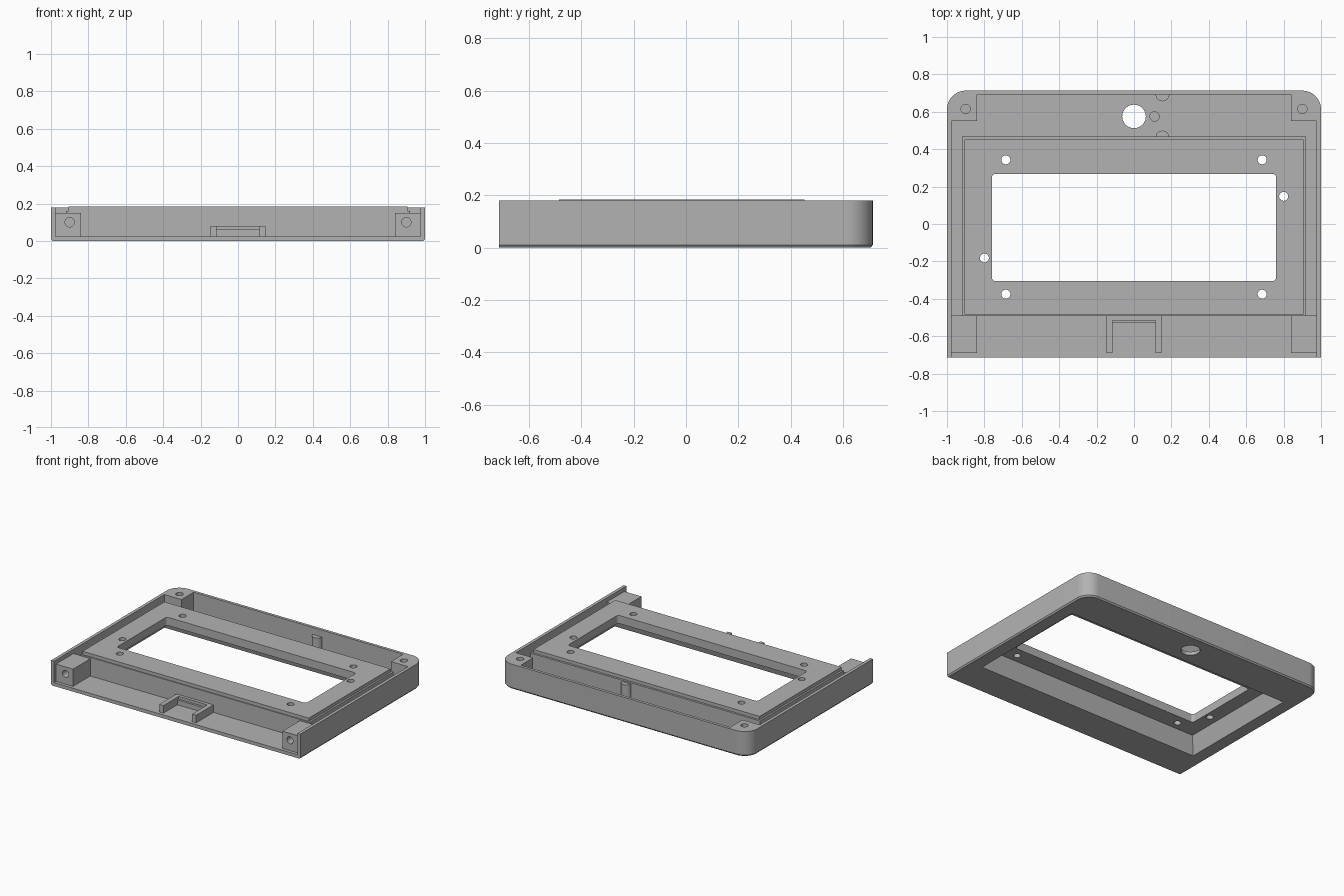
import bpy, bmesh
from math import cos, sin, pi, radians

cube = bpy.data.objects.get("Cube")
if cube:
    bpy.data.objects.remove(cube, do_unlink=True)

grey = bpy.data.materials.new("plain grey")
grey.use_nodes = True
grey.diffuse_color = (0.45, 0.45, 0.45, 1)
grey.node_tree.nodes["Principled BSDF"].inputs["Base Color"].default_value = (0.45, 0.45, 0.45, 1)


def loft(name, rings):
    """Closed solid through rings of points, capped at both ends."""
    bm = bmesh.new()
    loops = [[bm.verts.new(p) for p in ring] for ring in rings]
    n = len(loops[0])
    for a, b in zip(loops, loops[1:]):
        for i in range(n):
            j = (i + 1) % n
            bm.faces.new((a[i], a[j], b[j], b[i]))
    bm.faces.new(loops[0][::-1])
    bm.faces.new(loops[-1])
    bmesh.ops.recalc_face_normals(bm, faces=bm.faces)
    mesh = bpy.data.meshes.new(name)
    bm.to_mesh(mesh)
    bm.free()
    obj = bpy.data.objects.new(name, mesh)
    bpy.context.collection.objects.link(obj)
    mesh.materials.append(grey)
    return obj


def rect(x0, x1, y0, y1, z, front=0, back=0):
    """Rectangle outline with rounded front and back corners."""
    pts = []
    corners = ((x1, y1, -1, -1, back), (x0, y1, 1, -1, back),
               (x0, y0, 1, 1, front), (x1, y0, -1, 1, front))
    for k, (x, y, sx, sy, r) in enumerate(corners):
        steps = 12 if r else 0
        for i in range(steps + 1):
            a = pi / 2 * (k + i / max(steps, 1))
            pts.append((x + sx * r + r * cos(a), y + sy * r + r * sin(a), z)
                       if r else (x, y, z))
    return pts


def block(name, x0, x1, y0, y1, z0, z1, r=0):
    return loft(name, [rect(x0, x1, y0, y1, z, r, r) for z in (z0, z1)])


def pin(name, x, y, r, z0, z1, start=0, sweep=2 * pi, n=32):
    full = sweep > 6
    angles = [start + sweep * i / n for i in range(n if full else n + 1)]
    return loft(name, [[(x + r * cos(a), y + r * sin(a), z) for a in angles]
                       for z in (z0, z1)])


def cut(obj, cutters):
    """Subtract every cutter, then discard the cutters."""
    for c in cutters:
        m = obj.modifiers.new("cut", 'BOOLEAN')
        m.operation, m.solver, m.object = 'DIFFERENCE', 'EXACT', c
    bpy.context.view_layer.update()
    dg = bpy.context.evaluated_depsgraph_get()
    mesh = bpy.data.meshes.new_from_object(obj.evaluated_get(dg))
    obj.modifiers.clear()
    obj.data = mesh
    for c in cutters:
        bpy.data.objects.remove(c, do_unlink=True)


def recess():
    """Tapered display opening seen from underneath."""
    return loft("recess_cutter", [rect(-x, x, y0, y1, z) for x, y0, y1, z in
                                  ((.905, -.475, .45, -.01), (.865, -.435, .41, .125))])


FRONT, BACK, FLOOR, TOP = -.713, .713, .025, .18

# Tray: rounded back corners, chamfered underside, open front
tray = loft("tray", [rect(-1 + d, 1 - d, FRONT, BACK - d, z, 0, .1 - d)
                     for d, z in ((.008, 0), (0, .01), (0, TOP))])
cutters = [block("wide_cavity", -.977, .977, -1, .552, FLOOR, 1),
           block("back_cavity", -.84, .84, 0, .692, FLOOR, 1),
           recess(),
           pin("lens_hole", 0, .575, .063, -1, 1),
           pin("sensor_pocket", .11, .575, .025, .012, 1)]
cutters += [pin("post_hole", s * .9, .615, .025, .06, 1) for s in (-1, 1)]
cut(tray, cutters)

# Raised display frame with a stepped rim
frame = loft("display_frame", [rect(-x, x, y0, y1, z) for x, y0, y1, z in
                               ((.92, -.492, .467, .02), (.92, -.492, .467, .16),
                                (.907, -.485, .452, .16), (.907, -.485, .452, .184))])
cutters = [recess(), block("window", -.76, .76, -.305, .268, -1, 1, .02)]
holes = [(s * .685, y) for s in (-1, 1) for y in (.343, -.375)] + [(.8, .148), (-.8, -.182)]
cutters += [pin("screw_hole", x, y, .024, -1, 1) for x, y in holes]
cut(frame, cutters)

# Front corner posts with screw holes facing forward
for side, s in (("right", -1), ("left", 1)):
    xs = sorted((s * .98, s * .84))
    post = block(side + "_front_post", *xs, -.69, -.488, .02, .15)
    hole = loft("bore", [[(s * .9 + .025 * cos(i * pi / 16), y, .1 + .025 * sin(i * pi / 16))
                          for i in range(32)] for y in (-1, -.6)])
    cut(post, [hole])

# U-shaped connector bracket
bracket = block("connector_bracket", -.148, .148, -.69, -.488, .02, .08)
cut(bracket, [block("slot", -.115, .115, -1, -.515, FLOOR, 1)])
block("bracket_ledge", -.125, .125, -.53, -.5, .02, .06)

# Half-round pegs on the back wall and the frame
pin("wall_peg", .152, .693, .037, .02, .13, pi, pi, 16)
pin("frame_peg", .152, .462, .037, .02, .15, 0, pi, 16)

# Smooth rounded surfaces, keep hard edges
bpy.ops.object.select_all(action='DESELECT')
for obj in bpy.context.collection.objects:
    if obj.type == 'MESH' and grey.name in obj.data.materials:
        obj.select_set(True)
        bpy.context.view_layer.objects.active = obj
bpy.ops.object.shade_smooth_by_angle(angle=radians(30))
